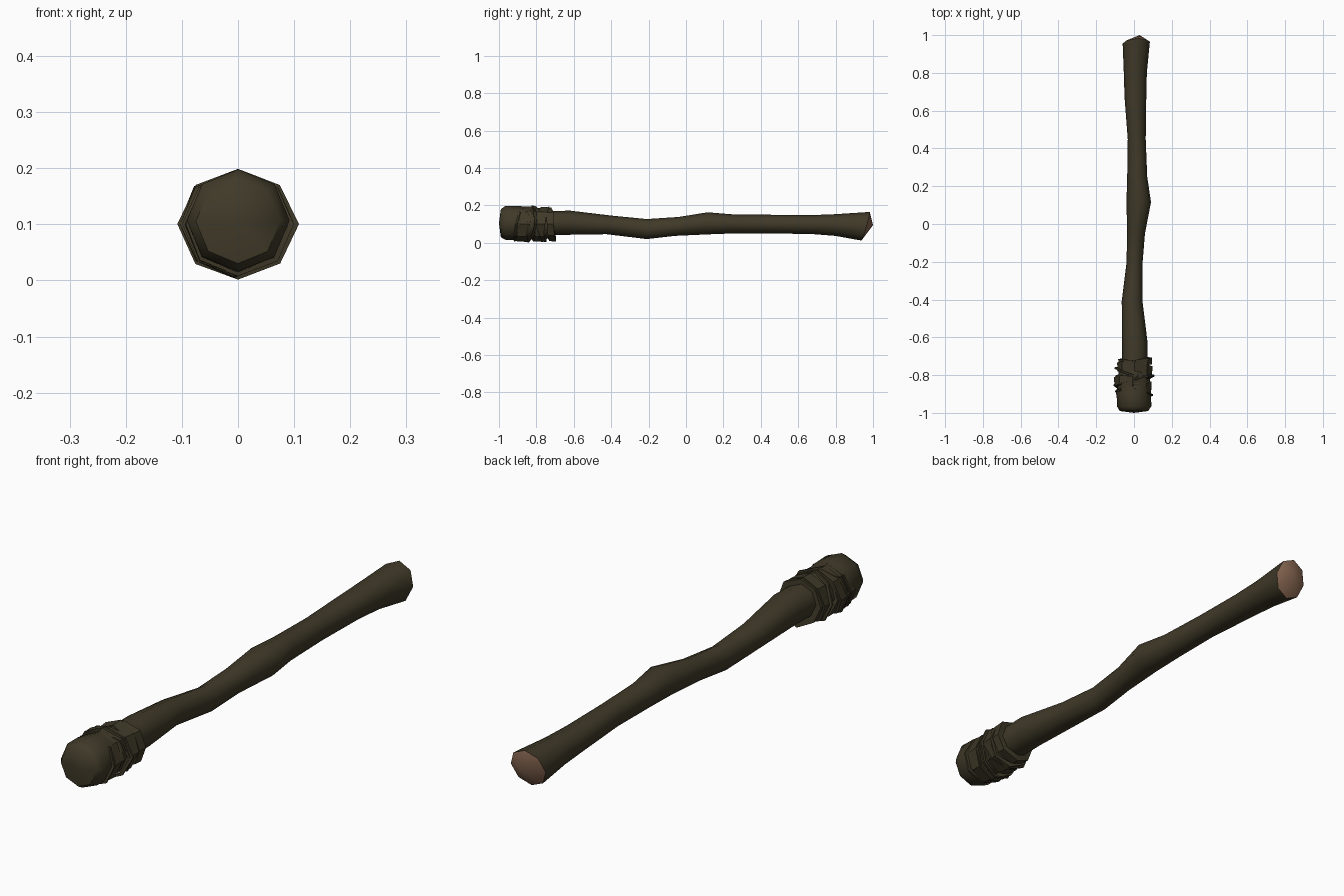
import bpy, bmesh, math, random

if "Cube" in bpy.data.objects:
    bpy.data.objects.remove(bpy.data.objects["Cube"])

random.seed(4)
SIDES = 8


def material(name, rgb):
    m = bpy.data.materials.new(name)
    m.diffuse_color = (*rgb, 1)
    m.use_nodes = True
    m.node_tree.nodes["Principled BSDF"].inputs["Base Color"].default_value = m.diffuse_color
    return m


BARK = material("dark olive bark", (0.050, 0.041, 0.021))
CLOTH = material("dark olive cloth", (0.050, 0.041, 0.021))
WOOD = material("cut wood", (0.235, 0.130, 0.080))


def loft(name, rings, mats, start=None, end=None, jitter=0.0, angle=50):
    """Rings: (y, left x, right x, bottom z, top z, tilt over x, tilt over z).
    start / end: optional tip points closing the tube; end uses material 1."""
    bm = bmesh.new()
    wobble = [random.uniform(-jitter, jitter) for _ in range(SIDES)]
    loops = []
    for y, x0, x1, z0, z1, tx, tz in rings:
        loop = []
        for i in range(SIDES):
            a = 2 * math.pi * i / SIDES
            c, s = math.cos(a), math.sin(a)
            k = 1 + wobble[i]
            loop.append(bm.verts.new(((x0 + x1) / 2 + (x1 - x0) / 2 * c * k,
                                      y + tx * c + tz * s + wobble[i] * 0.15,
                                      (z0 + z1) / 2 + (z1 - z0) / 2 * s * k)))
        loops.append(loop)
    for a, b in zip(loops, loops[1:]):
        for i in range(SIDES):
            j = (i + 1) % SIDES
            bm.faces.new((a[i], a[j], b[j], b[i]))
    for tip, loop, index in ((start, loops[0], 0), (end, loops[-1], 1)):
        if tip:
            v = bm.verts.new(tip)
            for i in range(SIDES):
                bm.faces.new((loop[i], loop[(i + 1) % SIDES], v)).material_index = index
    bmesh.ops.recalc_face_normals(bm, faces=bm.faces)
    mesh = bpy.data.meshes.new(name)
    bm.to_mesh(mesh)
    bm.free()
    for m in mats:
        mesh.materials.append(m)
    ob = bpy.data.objects.new(name, mesh)
    bpy.context.collection.objects.link(ob)
    bpy.context.view_layer.objects.active = ob
    ob.select_set(True)
    bpy.ops.object.shade_smooth_by_angle(angle=math.radians(angle))
    ob.select_set(False)
    return ob


# Crooked wooden shaft with a blunt cut end
loft("shaft", [
    (-0.92, -0.065, 0.070, 0.040, 0.165, 0, 0),
    (-0.62, -0.063, 0.071, 0.043, 0.172, 0, 0),
    (-0.41, -0.065, 0.045, 0.046, 0.145, 0, 0.015),
    (-0.21, -0.040, 0.045, 0.020, 0.127, 0, 0),
    (-0.05, -0.036, 0.058, 0.037, 0.138, 0, 0.01),
    (0.115, -0.040, 0.090, 0.045, 0.163, 0, 0),
    (0.25, -0.036, 0.070, 0.050, 0.152, 0, 0),
    (0.45, -0.033, 0.062, 0.050, 0.150, 0, 0),
    (0.67, -0.050, 0.065, 0.047, 0.148, 0, 0),
    (0.80, -0.054, 0.068, 0.037, 0.153, 0, 0),
    (0.96, -0.060, 0.084, 0.012, 0.165, 0.005, 0.022),
], [BARK, WOOD], end=(0.03, 1.0, 0.095))

# Cloth-covered head with a rounded front
loft("head", [
    (-0.990, -0.075, 0.075, 0.030, 0.180, 0, 0),
    (-0.965, -0.091, 0.092, 0.016, 0.198, 0, 0),
    (-0.900, -0.091, 0.090, 0.014, 0.198, 0, 0),
    (-0.840, -0.086, 0.086, 0.018, 0.190, 0, 0),
    (-0.730, -0.078, 0.080, 0.024, 0.180, 0, 0),
    (-0.725, -0.050, 0.055, 0.050, 0.155, 0, 0),
], [CLOTH], start=(0.0, -1.0, 0.105))

# Loose wrapped bands: (y, half width, centre x, radius, tilt x, tilt z)
bands = [
    (-0.885, 0.022, -0.003, 0.094, 0.012, 0.012),
    (-0.850, 0.025, -0.008, 0.098, -0.014, 0.018),
    (-0.810, 0.024, 0.000, 0.094, 0.020, -0.012),
    (-0.765, 0.024, 0.003, 0.095, -0.012, 0.010),
    (-0.727, 0.018, 0.008, 0.092, 0.006, -0.008),
]
for n, (y, w, cx, r, tx, tz) in enumerate(bands, 1):
    rings = []
    for dy, k in ((-w, 0.72), (-w, 0.97), (w, 1.0), (w, 0.72)):
        q = r * k
        rings.append((y + dy, cx - q, cx + q, max(0.002, 0.102 - q), 0.102 + q * 0.95, tx, tz))
    loft(f"cloth_band_{n}", rings, [CLOTH], jitter=0.04, angle=40)

# Thin frayed cord strands wound over the bands
for n, (y, r, tx, tz) in enumerate(((-0.895, 0.100, -0.01, 0.02), (-0.83, 0.107, 0.025, 0.012),
                                    (-0.785, 0.101, -0.02, -0.015)), 1):
    rings = [(y + dy, -q, q, 0.102 - q * 0.95, 0.102 + q * 0.92, tx, tz)
             for dy, q in ((-0.006, r * 0.9), (-0.004, r), (0.004, r), (0.006, r * 0.9))]
    loft(f"cord_strand_{n}", rings, [CLOTH], jitter=0.02, angle=40)
